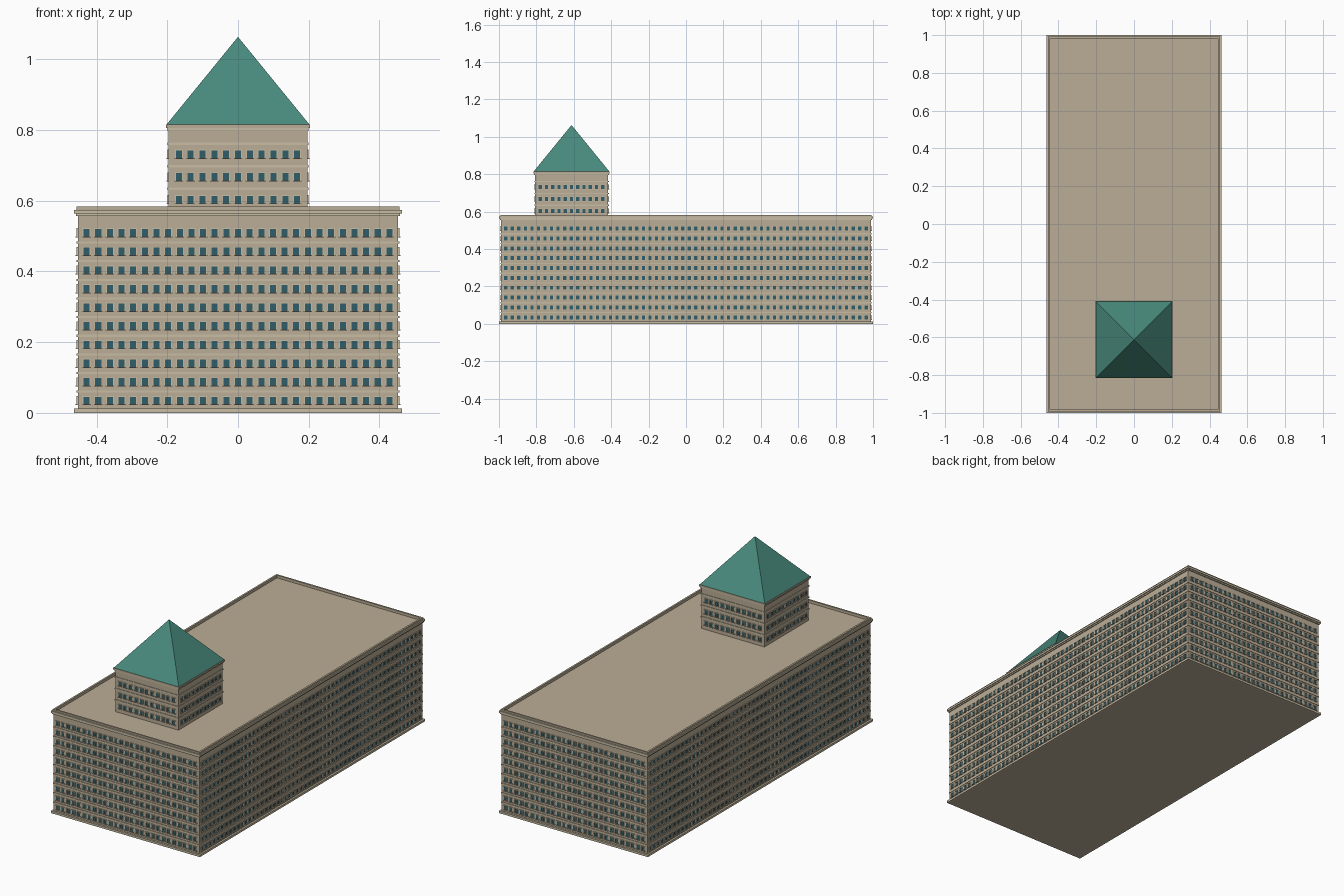
import bpy, bmesh, math
from mathutils import Matrix, Vector

if "Cube" in bpy.data.objects:
    bpy.data.objects.remove(bpy.data.objects["Cube"])


def material(name, rgb):
    m = bpy.data.materials.new(name)
    m.diffuse_color = (*rgb, 1)
    m.use_nodes = True
    m.node_tree.nodes["Principled BSDF"].inputs["Base Color"].default_value = m.diffuse_color
    return m


STONE = material("stone", (0.50, 0.42, 0.31))
TRIM = material("pale_trim", (0.58, 0.51, 0.37))
GLASS = material("glass", (0.03, 0.11, 0.14))
COPPER = material("copper_green", (0.065, 0.25, 0.20))


def add_box(bm, lo, hi, mat=0):
    lo, hi = Vector(lo), Vector(hi)
    mtx = Matrix.Translation((lo + hi) / 2) @ Matrix.Diagonal((*(hi - lo), 1))
    verts = bmesh.ops.create_cube(bm, size=1, matrix=mtx)["verts"]
    for f in {f for v in verts for f in v.link_faces}:
        f.material_index = mat


def finish(name, bm, mats, loc=(0, 0, 0), rot=0):
    me = bpy.data.meshes.new(name)
    bm.to_mesh(me)
    bm.free()
    for m in mats:
        me.materials.append(m)
    return place(name, me, loc, rot)


def place(name, me, loc, rot=0):
    ob = bpy.data.objects.new(name, me)
    ob.location = loc
    ob.rotation_euler.z = rot
    bpy.context.collection.objects.link(ob)
    return ob


def array(ob, count, offset):
    mod = ob.modifiers.new("repeat", 'ARRAY')
    mod.use_relative_offset = False
    mod.use_constant_offset = True
    mod.constant_offset_displace = offset
    mod.count = count


def block(name, hx, hy, z0, z1, cy, mat):
    bm = bmesh.new()
    add_box(bm, (-hx, -hy, z0), (hx, hy, z1))
    return finish(name, bm, [mat], (0, cy, 0))


def ring(name, hx, hy, t, z0, z1, cy, mat):
    # rectangular band: outer half sizes hx, hy and thickness t
    bm = bmesh.new()
    for s in (-1, 1):
        y = sorted((s * hy, s * (hy - t)))
        x = sorted((s * hx, s * (hx - t)))
        add_box(bm, (-hx, y[0], z0), (hx, y[1], z1))
        add_box(bm, (x[0], -hy + t, z0), (x[1], hy - t, z1))
    return finish(name, bm, [mat], (0, cy, 0))


# One window: glass, jambs, lintel and sill, facing -y
W, H, F = 0.0085, 0.0105, 0.0025
bm = bmesh.new()
add_box(bm, (-W, -0.001, -H), (W, 0.001, H), 1)
for s in (-1, 1):
    x = sorted((s * W, s * (W + F)))
    add_box(bm, (x[0], -0.003, -H), (x[1], 0.001, H))
add_box(bm, (-W - F, -0.004, H), (W + F, 0.001, H + F))
add_box(bm, (-W - F - 0.001, -0.006, -H - F), (W + F + 0.001, 0.001, -H))
WINDOW = bpy.data.meshes.new("window")
bm.to_mesh(WINDOW)
bm.free()
WINDOW.materials.append(TRIM)
WINDOW.materials.append(GLASS)


def windows(name, hx, hy, cy, z0, dz, rows, nx, ny, margin):
    # a grid of windows on each of the four walls
    for i, side in enumerate(("front", "right", "back", "left")):
        half, dist, n = (hx, hy, nx) if i % 2 == 0 else (hy, hx, ny)
        a = i * math.pi / 2
        start = Matrix.Rotation(a, 3, 'Z') @ Vector((margin - half, -dist, z0))
        ob = place(f"{name}_windows_{side}", WINDOW, start + Vector((0, cy, 0)), a)
        array(ob, n, (2 * (half - margin) / (n - 1), 0, 0))
        array(ob, rows, (0, 0, dz))


# Main block with plinth, cornice and parapet
HX, HY = 0.453, 0.989
block("main_walls", HX, HY, 0, 0.568, 0, STONE)
ring("plinth", 0.463, 1.0, 0.012, 0, 0.012, 0, TRIM)
ring("cornice_lower", 0.458, 0.995, 0.008, 0.556, 0.563, 0, TRIM)
ring("cornice", 0.463, 1.0, 0.013, 0.563, 0.574, 0, TRIM)
ring("parapet", 0.456, 0.993, 0.010, 0.566, 0.583, 0, STONE)
windows("main", HX, HY, 0, 0.035, 0.0527, 10, 27, 56, 0.025)
array(ring("main_belt_course", HX + 0.003, HY + 0.003, 0.005, 0.057, 0.063, 0, TRIM),
      9, (0, 0, 0.0527))

# Tower
T, CY = 0.196, -0.612
block("tower_walls", T, T, 0.566, 0.803, CY, STONE)
windows("tower", T, T, CY, 0.603, 0.064, 3, 11, 11, 0.029)
array(ring("tower_belt_course", T + 0.003, T + 0.003, 0.005, 0.630, 0.637, CY, TRIM),
      3, (0, 0, 0.064))
block("tower_cornice_lower", 0.200, 0.200, 0.797, 0.805, CY, TRIM)
block("tower_cornice", 0.204, 0.204, 0.805, 0.815, CY, STONE)

# Pyramid roof
bm = bmesh.new()
bmesh.ops.create_cone(bm, cap_ends=True, segments=4, radius1=0.203 * math.sqrt(2),
                      radius2=0, depth=0.249,
                      matrix=Matrix.Translation((0, 0, 0.9385)) @ Matrix.Rotation(math.pi / 4, 4, 'Z'))
bmesh.ops.remove_doubles(bm, verts=bm.verts[:], dist=1e-5)
finish("pyramid_roof", bm, [COPPER], (0, CY, 0))
